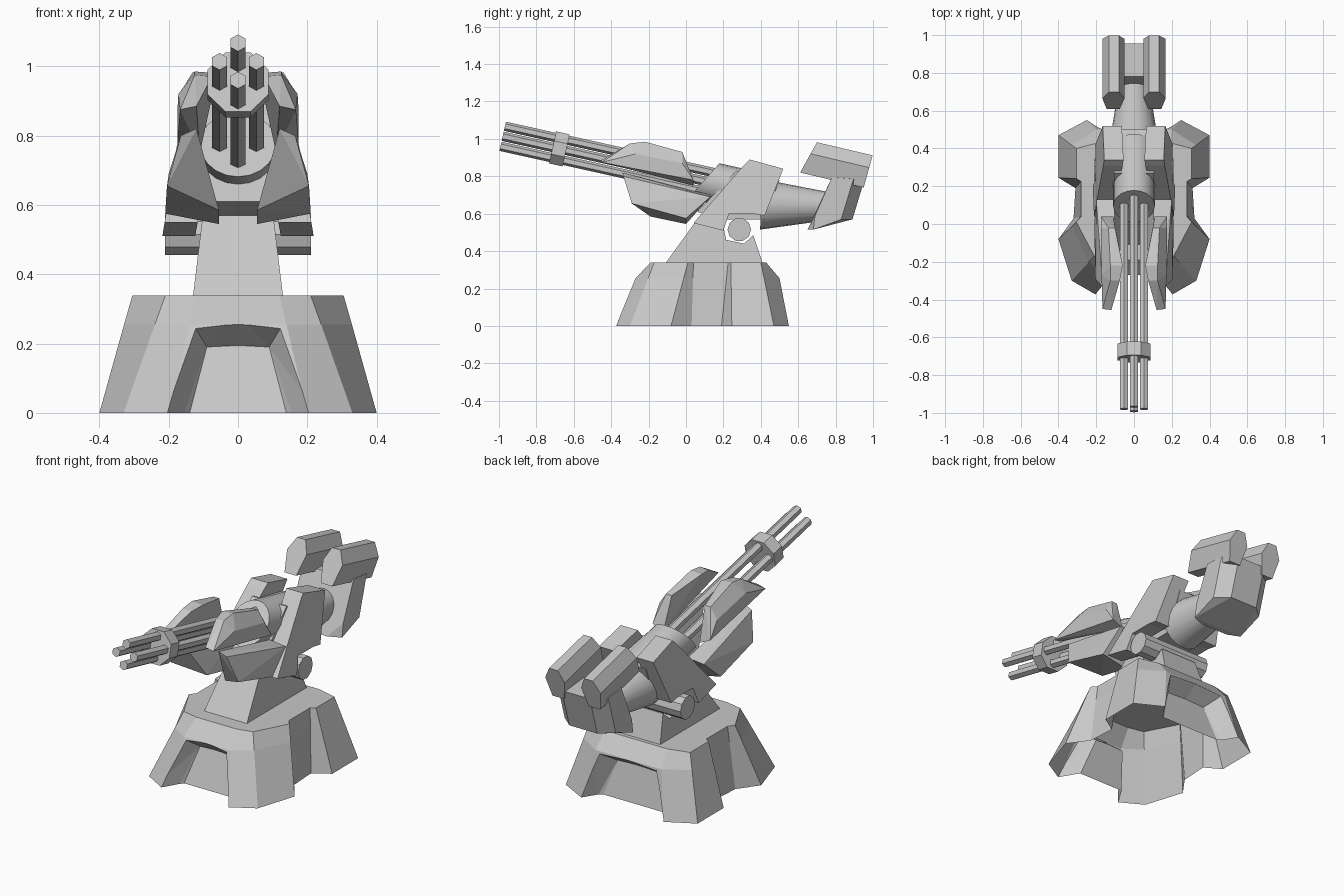
import bpy, bmesh, math
from mathutils import Vector

cube = bpy.data.objects.get("Cube")
if cube:
    bpy.data.objects.remove(cube, do_unlink=True)

grey = bpy.data.materials.new("plain grey metal")
grey.use_nodes = True
grey.diffuse_color = (0.58, 0.58, 0.58, 1)
grey.node_tree.nodes["Principled BSDF"].inputs["Base Color"].default_value = (0.58, 0.58, 0.58, 1)


def finish(name, bm, mirror=False, smooth=False):
    bmesh.ops.recalc_face_normals(bm, faces=bm.faces[:])
    mesh = bpy.data.meshes.new(name)
    bm.to_mesh(mesh)
    bm.free()
    mesh.materials.append(grey)
    ob = bpy.data.objects.new(name, mesh)
    bpy.context.collection.objects.link(ob)
    bpy.ops.object.select_all(action='DESELECT')
    bpy.context.view_layer.objects.active = ob
    ob.select_set(True)
    if mirror:
        ob.modifiers.new("both sides", 'MIRROR')
    if smooth:
        bpy.ops.object.shade_smooth_by_angle(angle=math.radians(35))
    return ob


def loft(rings, caps=True):
    bm = bmesh.new()
    vs = [[bm.verts.new(p) for p in ring] for ring in rings]
    n = len(vs[0])
    for a, b in zip(vs, vs[1:]):
        for i in range(n):
            j = (i + 1) % n
            bm.faces.new((a[i], a[j], b[j], b[i]))
    if caps:
        bm.faces.new(vs[0])
    bm.faces.new(vs[-1])
    return bm


def hull(name, pts, mirror=False):
    bm = bmesh.new()
    for p in pts:
        bm.verts.new(p)
    res = bmesh.ops.convex_hull(bm, input=bm.verts[:])
    loose = {v for v in res["geom_interior"] + res["geom_unused"] if isinstance(v, bmesh.types.BMVert)}
    bmesh.ops.delete(bm, geom=list(loose), context='VERTS')
    bmesh.ops.dissolve_limit(bm, angle_limit=0.03, verts=bm.verts[:], edges=bm.edges[:])
    return finish(name, bm, mirror)


def prism(name, profile, inner, outer, mirror=False):
    # side profile in (y, z); inner and outer give x for a height
    rings = [[(f(z), y, z) for y, z in profile] for f in (inner, outer)]
    return finish(name, loft(rings), mirror)


def tube(p0, p1, r0, r1, sides, turn=0.0):
    p0, p1 = Vector(p0), Vector(p1)
    u = Vector((1, 0, 0))
    d = (p1 - p0).normalized()
    if abs(d.x) > 0.9:
        u = Vector((0, 1, 0))
    v = d.cross(u)
    angles = [turn + math.tau * i / sides for i in range(sides)]
    return loft([[p + r * (math.cos(a) * u + math.sin(a) * v) for a in angles]
                 for p, r in ((p0, r0), (p1, r1))])


# Base: three rings of one half outline, mirrored into closed loops
def ring(half, z):
    return [(x, y, z) for x, y in half] + [(-x, y, z) for x, y in reversed(half)]


low = [(.2, -.375), (.33, -.3), (.4, -.08), (.32, .03), (.31, .19), (.4, .245), (.4, .47), (.25, .55)]
top = [(.12, -.19), (.21, -.17), (.305, .01), (.28, .04), (.28, .225), (.305, .24), (.305, .4), (.19, .43)]
mid = [tuple(a + (b - a) * .75 for a, b in zip(p, q)) for p, q in zip(low, top)]
mid[0], mid[-1] = (.14, -.27), (.2, .5)
base = finish("base", loft([ring(low, 0), ring(mid, .255), ring(top, .338)]))


# Arched recesses in the front and back of the base
def arch(outer, inner):
    pts = []
    for o, i in zip(outer, inner):
        o, i = Vector(o), Vector(i)
        for p in (o + (o - i) * .6, i):
            pts += [p, Vector((-p.x, p.y, p.z))]
            if p.z < .01:
                pts += [Vector((s * p.x, p.y, -.06)) for s in (1, -1)]
    cutter = hull("arch_cutter", pts)
    cutter.hide_render = True
    mod = base.modifiers.new("arch", 'BOOLEAN')
    mod.object = cutter
    mod.operation = 'DIFFERENCE'
    mod.solver = 'EXACT'
    bpy.context.view_layer.objects.active = base
    bpy.ops.object.modifier_apply(modifier=mod.name)
    bpy.data.objects.remove(cutter, do_unlink=True)


arch([(.205, -.375, 0), (.12, -.27, .24), (0, -.27, .255)],
     [(.155, -.29, 0), (.09, -.2, .19), (0, -.2, .195)])
arch([(.25, .55, 0), (.17, .5, .24), (0, .5, .25)],
     [(.2, .47, 0), (.12, .42, .19), (0, .42, .195)])

# The base is a shell, open underneath
bm = bmesh.new()
bm.from_mesh(base.data)
under = [f for f in bm.faces if max(v.co.z for v in f.verts) < .004]
bmesh.ops.delete(bm, geom=under, context='FACES')
bm.to_mesh(base.data)
bm.free()

# Neck with a notch under the axle
prism("neck", [(-.11, .335), (.06, .57), (.2, .53), (.215, .46), (.31, .44), (.36, .485), (.41, .335)],
      lambda z: -.13 + (z - .335) * .12, lambda z: .13 - (z - .335) * .12)
finish("axle", tube((-.21, .285, .515), (.21, .285, .515), .063, .063, 10), smooth=True)

# Side brackets, flaring outwards towards the bottom
prism("side_bracket", [(.04, .55), (.31, .86), (.34, .89), (.52, .84), (.42, .59), (.36, .6), (.23, .6), (.2, .51)],
      lambda z: .12 - (z - .53) * .18, lambda z: .215 - (z - .53) * .16, mirror=True)

# Gun body between the brackets
prism("gun_body", [(.06, .61), (.27, .83), (.5, .78), (.42, .57), (.2, .57)], lambda z: -.105, lambda z: .105)

# Barrel axis: sloping up towards the front
axis_dir = Vector((0, -1, .222)).normalized()
axis_up = Vector((0, .222, 1)).normalized()


def on_axis(y):
    return Vector((0, y, 1.015 - .222 * (y + .985)))


# Round receiver with a slanted front
bm = tube(on_axis(-.1), on_axis(.45), .11, .11, 20)
bmesh.ops.bisect_plane(bm, geom=bm.verts[:] + bm.edges[:] + bm.faces[:], plane_co=(0, .17, .86),
                       plane_no=(0, -.28, .25), clear_outer=True)
bmesh.ops.holes_fill(bm, edges=[e for e in bm.edges if e.is_boundary])
finish("receiver", bm, smooth=True)

# Four barrels and their clamp
for name, dx, dz in (("top_barrel", 0, .055), ("bottom_barrel", 0, -.055),
                     ("left_barrel", .053, 0), ("right_barrel", -.053, 0)):
    shift = Vector((dx, 0, 0)) + axis_up * dz
    finish(name, tube(on_axis(-.98) + shift, on_axis(.2) + shift, .025, .025, 6, math.pi / 2))
clamp = on_axis(-.677)
finish("barrel_clamp", tube(clamp - axis_dir * .037, clamp + axis_dir * .037, .095, .095, 8, math.pi / 8))

# Armour shields above and below the barrels
hull("upper_shield", [(.12, -.455, .885), (.167, -.45, .875), (.06, -.22, .98), (.125, -.22, .985),
                      (.075, -.3, .97), (.125, -.3, .975), (.1, -.02, .93), (.135, -.02, .93),
                      (.172, -.27, .92), (.175, -.02, .87), (.175, .04, .78), (.11, .04, .75)], True)
hull("lower_shield", [(.12, -.34, .82), (.165, -.335, .8), (.205, -.29, .655), (.055, -.19, .585),
                      (.21, 0, .575), (.055, 0, .545), (.2, .13, .69), (.1, .13, .7)], True)

# Tapered rear tube and the counterweight behind it
finish("rear_tube", tube((0, .4, .65), (0, .78, .64), .135, .072, 20), smooth=True)
weight = []
for x, side in ((.085, 1), (.155, 0)):
    back = .06 * (1 - side)
    for s in (1, -1):
        weight += [(s * x, y, z) for y, z in ((.78, .795), (.955 - back, .785), (.89 - back, .57),
                                              (.65 + back / 2, .515), (.69, .59))]
hull("counterweight", weight)

# Chamfered pods on top of the counterweight
pod = []
for t, x0, x1 in ((0, .075, .145), (.62, .05, .168), (1, .08, .132)):
    for (y0, z0), (y1, z1) in (((.61, .82), (.7, .982)), ((.95, .74), (.998, .912))):
        pod += [(x, y0 + (y1 - y0) * t, z0 + (z1 - z0) * t) for x in (x0, x1)]
hull("rear_pod", pod, True)
